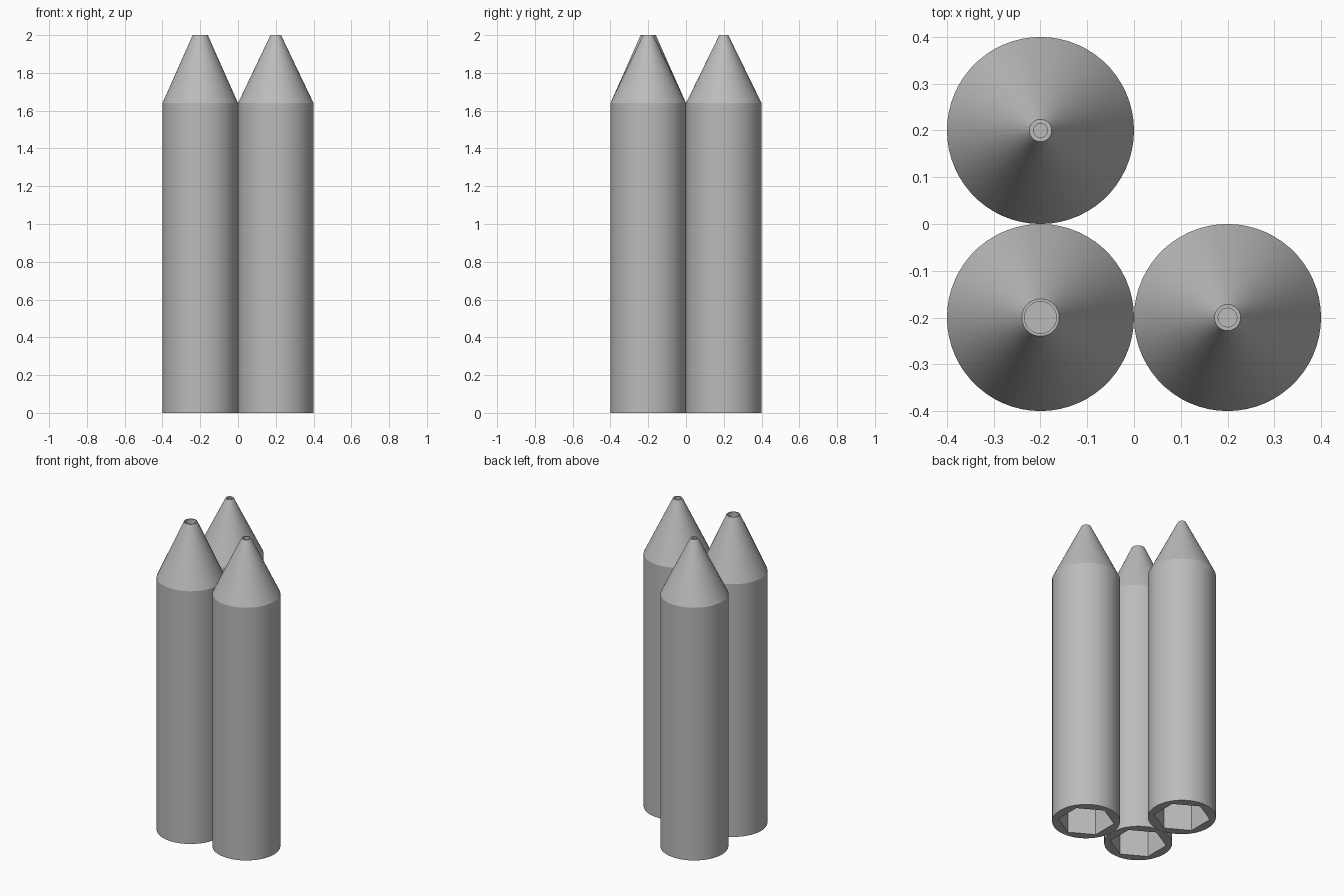
import bpy, bmesh, math

if "Cube" in bpy.data.objects:
    bpy.data.objects.remove(bpy.data.objects["Cube"])

SEG = 60          # sides of the round body
R = 0.2           # body radius
HEX_R = 0.166     # hex socket, centre to corner
SHOULDER = 1.64   # where the cone starts
HEX_TOP = 1.2     # hidden end of the hex socket
BORE_DEPTH = 0.3  # depth of the tip hole

grey = bpy.data.materials.new("plain grey")
grey.diffuse_color = (0.5, 0.5, 0.5, 1)
grey.use_nodes = True
grey.node_tree.nodes["Principled BSDF"].inputs["Base Color"].default_value = grey.diffuse_color


def ring(bm, radius, z, n=SEG, start=0.0):
    return [bm.verts.new((radius * math.cos(start + 2 * math.pi * i / n),
                          radius * math.sin(start + 2 * math.pi * i / n), z))
            for i in range(n)]


def skin(bm, a, b):
    n = len(a)
    for i in range(n):
        j = (i + 1) % n
        bm.faces.new((a[i], a[j], b[j], b[i]))


def holder(name, x, y, tip_r, hole_r):
    bm = bmesh.new()
    # outer body, cone, tip rim and tip hole
    loops = [ring(bm, r, z) for r, z in (
        (R, 0), (R, SHOULDER), (tip_r, 2), (hole_r, 2), (hole_r, 2 - BORE_DEPTH))]
    for a, b in zip(loops, loops[1:]):
        skin(bm, a, b)
    bm.faces.new(loops[-1])
    # hex socket
    low = ring(bm, HEX_R, 0, 6, math.pi / 6)
    high = ring(bm, HEX_R, HEX_TOP, 6, math.pi / 6)
    skin(bm, low, high)
    bm.faces.new(high)
    # flat base between circle and hexagon
    base = loops[0]
    per = SEG // 6
    for i in range(SEG):
        j = (i + 1) % SEG
        h, k = low[i // per], low[j // per]
        bm.faces.new((base[j], base[i], h) if h is k else (base[j], base[i], h, k))
    bmesh.ops.recalc_face_normals(bm, faces=bm.faces)
    mesh = bpy.data.meshes.new(name)
    bm.to_mesh(mesh)
    bm.free()
    mesh.materials.append(grey)
    obj = bpy.data.objects.new(name, mesh)
    obj.location = (x, y, 0)
    bpy.context.collection.objects.link(obj)
    bpy.ops.object.select_all(action='DESELECT')
    obj.select_set(True)
    bpy.context.view_layer.objects.active = obj
    bpy.ops.object.shade_smooth_by_angle(angle=math.radians(20))


holder("wide_tip_holder", -0.2, -0.2, 0.04, 0.034)
holder("medium_tip_holder", 0.2, -0.2, 0.028, 0.02)
holder("narrow_tip_holder", -0.2, 0.2, 0.024, 0.015)
